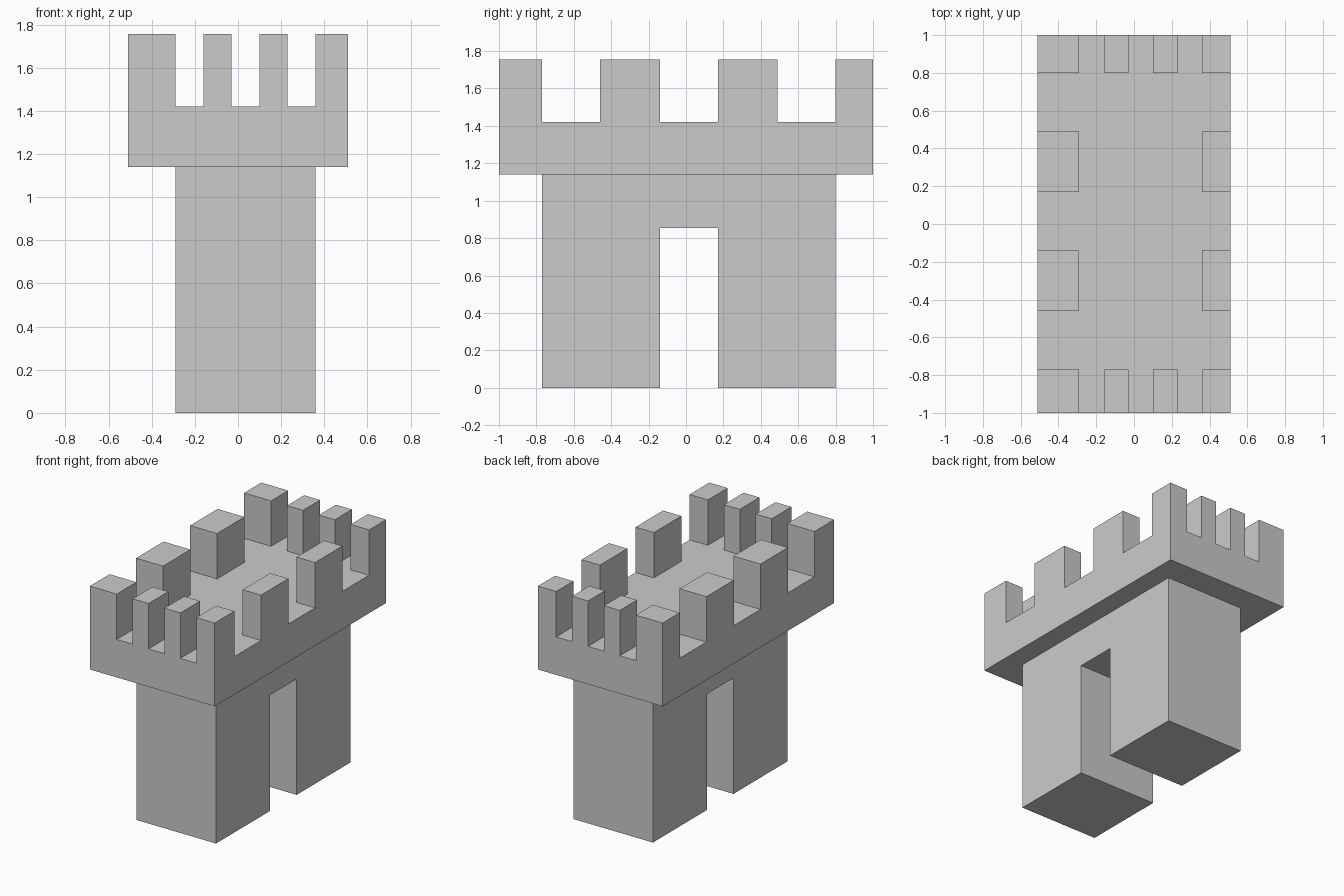
import bpy, bmesh

if "Cube" in bpy.data.objects:
    bpy.data.objects.remove(bpy.data.objects["Cube"])

# Plan grid lines shared by the battlements, walls and gateway
XS = [-0.51, -0.29, -0.16, -0.03, 0.10, 0.23, 0.36, 0.51]
YS = [-1.00, -0.77, -0.46, -0.14, 0.17, 0.49, 0.80, 1.00]
FLOOR, TOP, LEDGE, GATE = 1.42, 1.755, 1.14, 0.855

bm = bmesh.new()


def cell(v, cuts):
    return sum(v > c for c in cuts) - 1


def pick(z, test):
    """Horizontal faces at height z whose plan cell passes the test."""
    out = []
    for f in bm.faces:
        c = f.calc_center_median()
        if all(abs(v.co.z - z) < 1e-4 for v in f.verts) and test(cell(c.x, XS), cell(c.y, YS)):
            out.append(f)
    return out


def extrude(z, z_new, test):
    geom = bmesh.ops.extrude_face_region(bm, geom=pick(z, test))["geom"]
    for v in geom:
        if isinstance(v, bmesh.types.BMVert):
            v.co.z = z_new


# Deck slab overhanging the walls
verts = [[bm.verts.new((x, y, FLOOR)) for y in YS] for x in XS]
for i in range(7):
    for j in range(7):
        bm.faces.new((verts[i][j], verts[i + 1][j], verts[i + 1][j + 1], verts[i][j + 1]))
extrude(FLOOR, LEDGE, lambda i, j: True)

# Merlons: every other cell round the rim
extrude(FLOOR, TOP, lambda i, j: i % 2 == 0 and j % 2 == 0 and (i in (0, 6) or j in (0, 6)))

# Walls down to the gateway head, then the two piers
extrude(LEDGE, GATE, lambda i, j: 1 <= i <= 5 and 1 <= j <= 5)
extrude(GATE, 0.0, lambda i, j: j != 3)

# Clean up to large flat faces
bmesh.ops.recalc_face_normals(bm, faces=bm.faces)
bmesh.ops.dissolve_limit(bm, angle_limit=0.01, verts=bm.verts, edges=bm.edges)

mesh = bpy.data.meshes.new("gate_tower")
bm.to_mesh(mesh)
bm.free()
bpy.context.collection.objects.link(bpy.data.objects.new("gate_tower", mesh))
